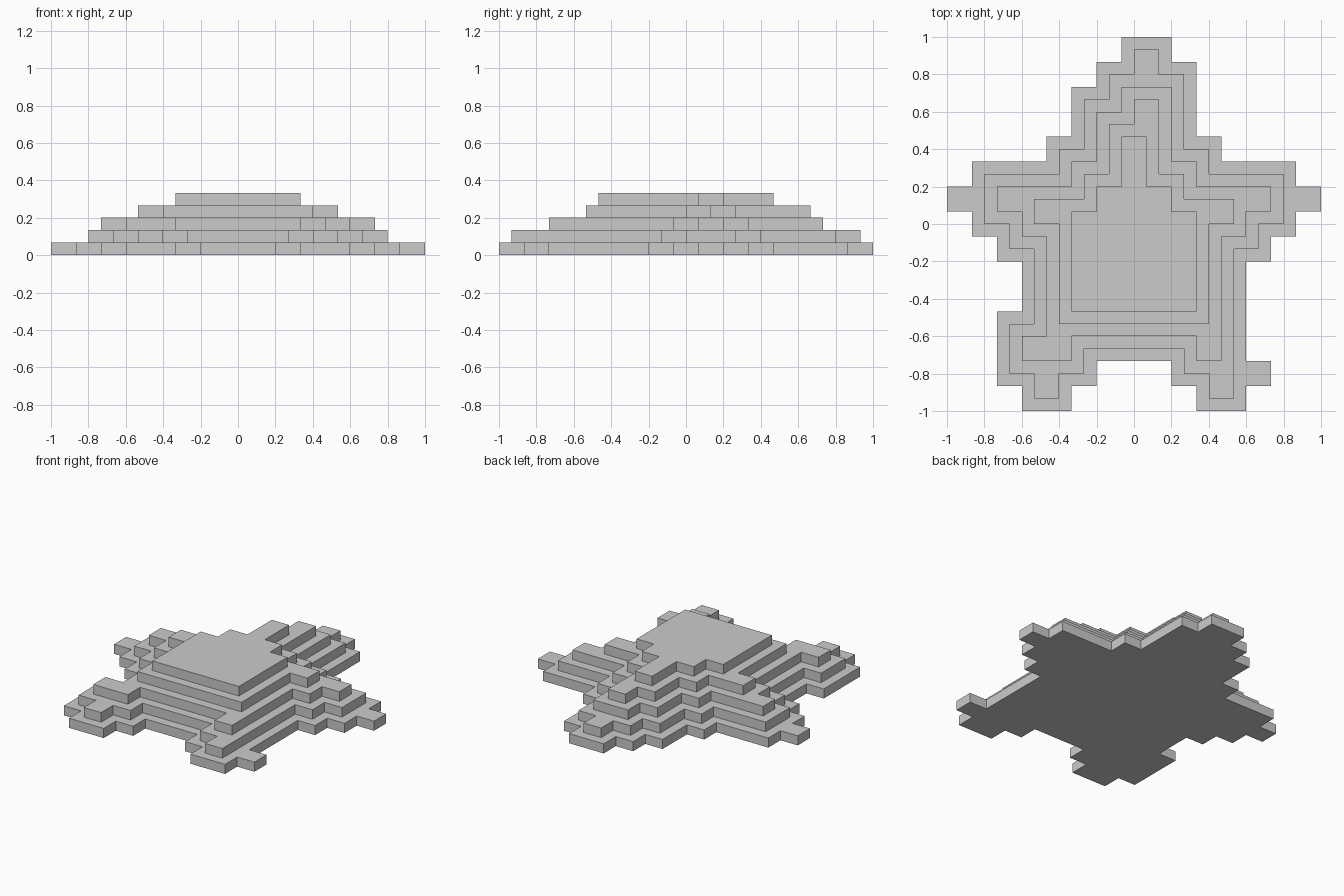
import bpy, bmesh

if "Cube" in bpy.data.objects:
    bpy.data.objects.remove(bpy.data.objects["Cube"])

U = 1 / 15          # step size: layer height and inset per layer
# Bottom layer as rows two steps deep, from back to front: spans in x steps
ROWS = [[(-1, 3)], [(-3, 5)], [(-5, 5)], [(-5, 5)], [(-7, 7)],
        [(-13, 13)], [(-15, 15)], [(-13, 13)], [(-11, 11)], [(-9, 9)],
        [(-9, 9)], [(-11, 9)], [(-11, 9)],
        [(-11, -3), (3, 11)], [(-9, -5), (5, 9)]]

# Centres of the filled square cells (each 2 x 2 steps)
cells = {(x + 1, 14 - 2 * i)
         for i, row in enumerate(ROWS)
         for a, b in row
         for x in range(a, b, 2)}


def inset(filled):
    """Shrink the outline by one step on every side."""
    candidates = {(x + 1, y + 1) for x, y in filled}
    return {(x, y) for x, y in candidates
            if all((x + i, y + j) in filled for i in (-1, 1) for j in (-1, 1))}


def slab(name, filled, z):
    """One star-shaped layer: merge the cells to an outline and extrude it."""
    bm = bmesh.new()
    for x, y in filled:
        bm.faces.new([bm.verts.new(((x + i) * U, (y + j) * U, z))
                      for i, j in ((-1, -1), (1, -1), (1, 1), (-1, 1))])
    bmesh.ops.remove_doubles(bm, verts=bm.verts[:], dist=0.001)
    bmesh.ops.dissolve_limit(bm, angle_limit=0.01,
                             verts=bm.verts[:], edges=bm.edges[:])
    ext = bmesh.ops.extrude_face_region(bm, geom=bm.faces[:])
    top = [v for v in ext["geom"] if isinstance(v, bmesh.types.BMVert)]
    bmesh.ops.translate(bm, verts=top, vec=(0, 0, U))
    bmesh.ops.recalc_face_normals(bm, faces=bm.faces[:])
    mesh = bpy.data.meshes.new(name)
    bm.to_mesh(mesh)
    bm.free()
    bpy.context.collection.objects.link(bpy.data.objects.new(name, mesh))


# Five stacked layers, each stepped in from the one below
for level in range(5):
    slab(f"star_layer_{level + 1}", cells, level * U)
    cells = inset(cells)
